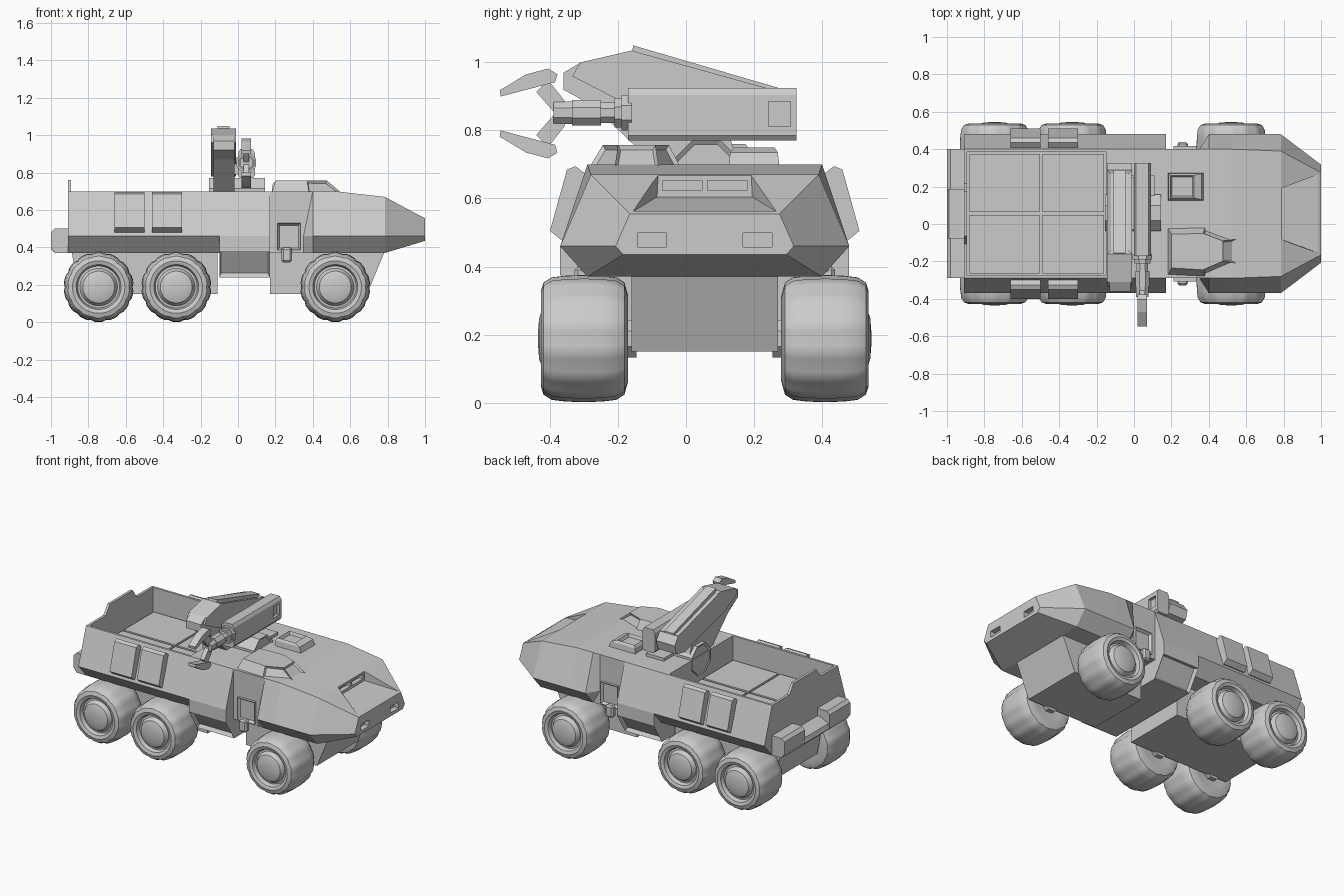
import bpy, bmesh
from math import pi, sin, cos
from mathutils import Vector

if "Cube" in bpy.data.objects:
    bpy.data.objects.remove(bpy.data.objects["Cube"])

C = 0.055  # y of the hull centre line


def finish(name, bm):
    bmesh.ops.recalc_face_normals(bm, faces=bm.faces)
    me = bpy.data.meshes.new(name)
    bm.to_mesh(me)
    bm.free()
    ob = bpy.data.objects.new(name, me)
    bpy.context.collection.objects.link(ob)
    return ob


def loft(name, rings):
    bm = bmesh.new()
    rs = [[bm.verts.new(p) for p in r] for r in rings]
    for a, b in zip(rs, rs[1:]):
        for i in range(len(a)):
            j = (i + 1) % len(a)
            bm.faces.new((a[i], a[j], b[j], b[i]))
    bm.faces.new(rs[0])
    bm.faces.new(rs[-1])
    return finish(name, bm)


def prism(name, pts, axis, a, b):
    put = {'x': lambda p, t: (t, *p), 'y': lambda p, t: (p[0], t, p[1]), 'z': lambda p, t: (*p, t)}[axis]
    return loft(name, [[put(p, t) for p in pts] for t in (a, b)])


def box(name, x, y, z):
    return prism(name, [(x[0], y[0]), (x[1], y[0]), (x[1], y[1]), (x[0], y[1])], 'z', *z)


def hull(name, sections):
    """Symmetric loft along x from half profiles of (half width, z)."""
    return loft(name, [[(x, C + h, z) for h, z in p] + [(x, C - h, z) for h, z in reversed(p)]
                       for x, p in sections])


def inset(ob, test, width, depth):
    bm = bmesh.new()
    bm.from_mesh(ob.data)
    fs = [f for f in bm.faces if test(f.normal)]
    bmesh.ops.inset_individual(bm, faces=fs, thickness=width, depth=0)
    for f in fs:
        n = f.normal.copy()
        for v in f.verts:
            v.co += n * depth
    bm.to_mesh(ob.data)
    bm.free()


def apply_mod(ob, mod):
    bpy.context.view_layer.objects.active = ob
    bpy.ops.object.modifier_apply(modifier=mod.name)


def cut(ob, cutter):
    m = ob.modifiers.new("cut", 'BOOLEAN')
    m.operation, m.solver, m.object = 'DIFFERENCE', 'EXACT', cutter
    apply_mod(ob, m)
    bpy.data.objects.remove(cutter)


def bevel(ob, w):
    m = ob.modifiers.new("bevel", 'BEVEL')
    m.width, m.segments = w, 1
    apply_mod(ob, m)


def ngon(cy, cz, r, n=8):
    return [(cy + r * cos(2 * pi * (i + .5) / n), cz + r * sin(2 * pi * (i + .5) / n)) for i in range(n)]


# Rear hull with open cargo bed
prof = [(.345, .70), (.425, .46), (.345, .37)]
rear = hull("rear_hull", [(-.91, prof), (-.10, prof)])
cut(rear, box("cutter", (-.893, -.15), (C - .33, C + .33), (.53, .9)))
for i, x in enumerate(((-.88, -.505), (-.49, -.16))):
    for j, y in enumerate(((C - .32, C - .008), (C + .008, C + .32))):
        box(f"bed_panel_{i}{j}", x, y, (.52, .545))
prism("tailboard", [(C - .17, .69), (C + .17, .69), (C + .12, .76), (C - .12, .76)], 'x', -.91, -.893)

# Middle hull with sloped lower panels
prof = [(.345, .70), (.425, .46), (.425, .375), (.34, .24)]
mid = hull("middle_hull", [(-.10, prof), (.17, prof)])
inset(mid, lambda n: -.95 < n.z < -.2, .014, -.025)
core = [(.345, .70), (.345, .37)]
hull("door_bay", [(.17, core), (.40, core)])

# Front hull, tapering to the nose
full = [(.345, .70), (.425, .46), (.345, .37)]
front = hull("front_hull", [
    (.35, [(.345, .70), (.345, .46), (.345, .37)]),
    (.40, full), (.52, full),
    (.785, [(.335, .67), (.425, .46), (.345, .37)]),
    (1.0, [(.22, .555), (.262, .46), (.24, .435)])])
cut(front, hull("cutter", [(.79, [(.13, .8), (.14, .605)]), (.985, [(.21, .8), (.21, .562)])]))
for s in (1, -1):
    y = C + s * .066
    cut(front, box("cutter", (.76, .80), (y - .058, y + .058), (.623, .653)))
    y = C + s * .155
    cut(front, box("cutter", (.965, 1.05), (y - .043, y + .043), (.457, .498)))

# Underbody boxes
prism("front_underbody", [(.17, .38), (.17, .15), (.69, .15), (.785, .38)], 'y', C - .215, C + .215)
prism("rear_underbody", [(-.89, .38), (-.85, .15), (-.11, .15), (-.11, .38)], 'y', C - .215, C + .215)

# Side pods, doors, handles and rear bumpers
for s, side in ((1, "left"), (-1, "right")):
    pod = [(.455, .505), (.405, .685), (.38, .695), (.335, .66), (.40, .48), (.425, .48)]
    for i, x in enumerate((-.58, -.38)):
        prism(f"{side}_side_pod_{i}", [(C + s * h, z) for h, z in pod], 'x', x - .08, x + .08)
    door = box(f"{side}_door", (.21, .335), sorted((C + s * .32, C + s * .362)), (.385, .53))
    inset(door, lambda n: n.y * s > .9, .025, -.025)
    bevel(box(f"{side}_door_step", (.232, .288), sorted((C + s * .34, C + s * .383)), (.32, .40)), .01)
    bump = [(-.90, .37), (-.98, .37), (-1, .40), (-1, .48), (-.98, .50), (-.90, .50)]
    prism(f"{side}_rear_bumper", bump, 'y', C + s * .13, C + s * .345)
prism("middle_rear_bumper", [(-.90, .37), (-.98, .37), (-1, .39), (-.99, .42), (-.93, .45), (-.90, .45)],
      'y', C - .13, C + .13)

# Cockpit canopy with recessed windows
base = [(.18, -.275), (.38, -.285), (.555, -.21), (.555, -.08), (.38, -.015), (.18, -.02)]
top = [(.20, -.235), (.37, -.245), (.475, -.20), (.475, -.09), (.37, -.05), (.20, -.055)]
canopy = loft("cockpit", [[(*p, .69) for p in base], [(*p, .757) for p in top]])
inset(canopy, lambda n: n.x > .2 and n.z < .95, .012, -.012)

# Roof hatch
hatch = loft("roof_hatch", [
    [(.18, .125, .69), (.375, .125, .69), (.375, .275, .69), (.18, .275, .69)],
    [(.185, .13, .735), (.36, .13, .735), (.36, .27, .735), (.185, .27, .735)],
    [(.195, .14, .75), (.32, .14, .75), (.32, .26, .75), (.195, .26, .75)]])
inset(hatch, lambda n: n.z > .95, .012, -.02)

# Wheels: lobed tyre with a domed hub
# (distance from hull centre, tyre radius, lobe depth)
tyre = [(.23, .10, 0), (.225, .125, 0), (.236, .165, .004), (.26, .180, .006), (.30, .185, .006),
        (.355, .187, .006), (.41, .185, .006), (.45, .180, .006), (.474, .165, .004),
        (.482, .14, 0), (.475, .12, 0), (.45, .112, 0), (.452, .10, 0), (.478, .085, 0),
        (.487, .06, 0), (.49, .02, 0)]
N = 56
for x, where in ((-.745, "rear"), (-.33, "middle"), (.52, "front")):
    for s, side in ((1, "left"), (-1, "right")):
        rings = []
        for h, r, d in tyre:
            ring = []
            for i in range(N):
                a = 2 * pi * i / N
                rr = r - d * (i % 4 == 0)
                ring.append((x + rr * cos(a), C + s * h, .188 + rr * sin(a)))
            rings.append(ring)
        w = loft(f"{side}_{where}_wheel", rings)
        bpy.ops.object.select_all(action='DESELECT')
        w.select_set(True)
        bpy.context.view_layer.objects.active = w
        bpy.ops.object.shade_smooth_by_angle(angle=.6)
        # Stub axle
        prism(f"{side}_{where}_axle", [(x + p, q) for p, q in ngon(0, .188, .06)], 'y', C + s * .2, C + s * .24)

# Crane pivot and base
pivot = prism("crane_pivot", ngon(.06, .675, .105), 'x', -.155, .145)
inset(pivot, lambda n: abs(n.x) > .9, .015, -.01)
box("crane_base", (-.02, .11), (-.03, .26), (.69, .72))

# Rear boom: lower link, upper boom and its cover strip
prism("lower_link", [(-.02, .63), (.15, .70), (.13, .78), (-.17, .99), (-.31, 1.0), (-.36, .97),
                     (-.36, .92), (-.27, .87)], 'x', -.13, -.02)
boom = prism("upper_boom", [(-.335, .96), (-.31, 1.0), (-.16, 1.035), (.29, .91), (.325, .86),
                            (.31, .80), (.22, .78), (-.2, .89)], 'x', -.145, -.01)
inset(boom, lambda n: n.z > .9 and n.y > .1, .03, -.012)
prism("boom_cover", [(-.16, 1.025), (-.155, 1.05), (.29, .92), (.29, .90)], 'x', -.11, -.045)

# Forearm with end window
arm = prism("forearm", [(.0, .785), (.012, .77), (.078, .77), (.09, .785), (.09, .905), (.078, .925),
                        (.012, .925), (.0, .905)][::1], 'y', -.17, .325)
cut(arm, box("cutter", (.07, .12), (.242, .308), (.812, .885)))
box("arm_joint", (-.03, .02), (-.03, .25), (.79, .88))


# Wrist sections and gripper
def wrist(name, r, a, b):
    prism(name, ngon(.045, .852, r), 'y', a, b)


wrist("wrist_collar", .056, -.19, -.16)
wrist("wrist_neck", .046, -.21, -.185)
wrist("wrist_link", .033, -.26, -.2)
wrist("wrist_motor", .041, -.335, -.25)
wrist("palm", .036, -.39, -.33)
for s, side in ((1, "upper"), (-1, "lower")):
    link = [(-.355, .035), (-.385, .0), (-.44, .063), (-.405, .098)]
    claw = [(-.545, .05), (-.548, .068), (-.47, .115), (-.405, .132), (-.378, .115), (-.385, .092)]
    prism(f"{side}_claw_link", [(y, .85 + s * z) for y, z in link], 'x', .03, .06)
    prism(f"{side}_claw", [(y, .85 + s * z) for y, z in claw], 'x', .02, .07)
